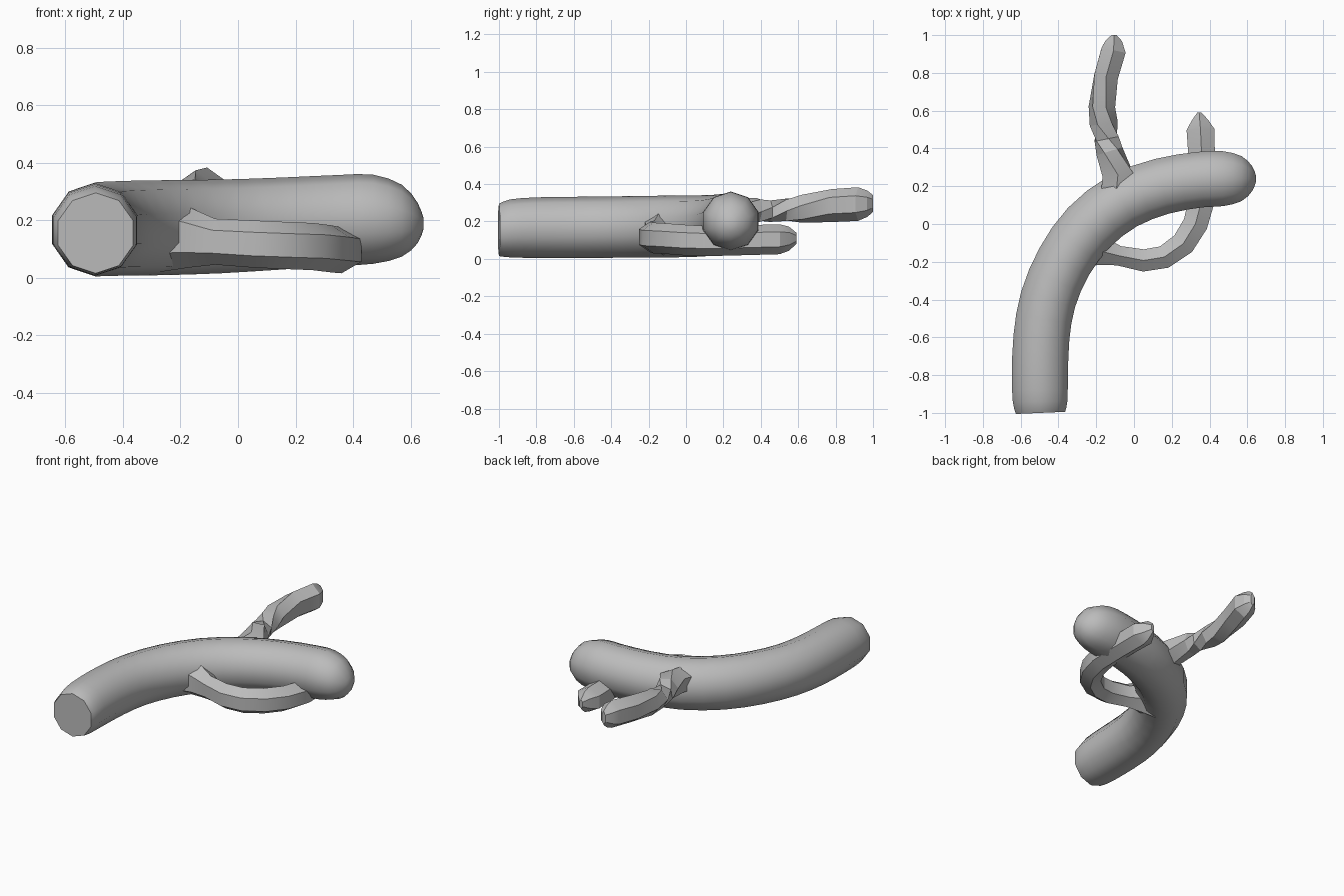
import bpy, bmesh, math
from mathutils import Vector

bark = bpy.data.materials.new("grey_bark")
bark.diffuse_color = (0.5, 0.5, 0.5, 1)


def tube(name, rings, sides, angle, smooth_steps=1, flat_ends=False):
    """Sweep a polygon along rings of (x, y, z, side radius, height radius, twist)."""
    rows = [Vector(r) for r in rings]
    if smooth_steps > 1:  # Catmull-Rom refinement of the path
        fine = []
        for i in range(len(rows) - 1):
            a, b, c, d = (rows[max(i - 1, 0)], rows[i], rows[i + 1],
                          rows[min(i + 2, len(rows) - 1)])
            for s in range(smooth_steps):
                t = s / smooth_steps
                fine.append(0.5 * (2 * b + (c - a) * t + (2 * a - 5 * b + 4 * c - d) * t * t
                                   + (3 * b - a - 3 * c + d) * t ** 3))
        rows = fine + [rows[-1]]
    bm = bmesh.new()
    loops = []
    for i, r in enumerate(rows):
        tan = rows[min(i + 1, len(rows) - 1)] - rows[max(i - 1, 0)]
        tan = Vector((tan[0], tan[1], 0)).normalized()
        side = Vector((tan.y, -tan.x, 0))
        ring = []
        for k in range(sides):
            a = 2 * math.pi * (k + 0.5) / sides + r[5]
            p = Vector(r[:3]) + side * (r[3] * math.cos(a))
            p.z += r[4] * math.sin(a)
            ring.append(bm.verts.new(p))
        loops.append(ring)
    for a, b in zip(loops, loops[1:]):
        for k in range(sides):
            n = (k + 1) % sides
            bm.faces.new((a[k], a[n], b[n], b[k]))
    bm.faces.new(loops[0])
    bm.faces.new(loops[-1])
    bmesh.ops.recalc_face_normals(bm, faces=bm.faces)
    me = bpy.data.meshes.new(name)
    bm.to_mesh(me)
    bm.free()
    me.materials.append(bark)
    ob = bpy.data.objects.new(name, me)
    bpy.context.collection.objects.link(ob)
    bpy.ops.object.select_all(action='DESELECT')
    ob.select_set(True)
    bpy.context.view_layer.objects.active = ob
    bpy.ops.object.shade_smooth_by_angle(angle=math.radians(angle))
    return ob


# Main curved limb: cut end, long bend, rounded tip
spine = [(-0.495, -1.0, 0.155, 0.137, 0.14), (-0.497, -0.94, 0.163, 0.152, 0.155),
         (-0.498, -0.8, 0.167, 0.156, 0.162), (-0.49, -0.6, 0.168, 0.156, 0.164),
         (-0.455, -0.4, 0.17, 0.156, 0.164), (-0.37, -0.2, 0.172, 0.157, 0.165),
         (-0.24, -0.02, 0.174, 0.16, 0.165), (-0.06, 0.12, 0.178, 0.16, 0.163),
         (0.15, 0.2, 0.188, 0.157, 0.16), (0.35, 0.235, 0.199, 0.155, 0.158),
         (0.47, 0.24, 0.203, 0.153, 0.155), (0.57, 0.24, 0.198, 0.125, 0.125),
         (0.625, 0.24, 0.19, 0.07, 0.07), (0.645, 0.24, 0.188, 0.02, 0.02)]
tube("main_limb", [p + (0,) for p in spine], 10, 40, smooth_steps=2)

# Curling twig that loops under the tip, with a flared root
curl = [(-0.27, -0.12, 0.15, 0.14, 0.13), (-0.17, -0.145, 0.14, 0.085, 0.105),
        (-0.08, -0.168, 0.125, 0.06, 0.08), (0.05, -0.193, 0.117, 0.068, 0.082),
        (0.16, -0.175, 0.112, 0.07, 0.082), (0.26, -0.105, 0.108, 0.074, 0.082),
        (0.325, 0.0, 0.1, 0.076, 0.082), (0.36, 0.13, 0.095, 0.08, 0.08),
        (0.36, 0.32, 0.1, 0.08, 0.08), (0.352, 0.5, 0.105, 0.085, 0.08),
        (0.348, 0.55, 0.108, 0.05, 0.065), (0.345, 0.59, 0.11, 0.012, 0.03)]
tube("curled_twig", [p + (0,) for p in curl], 6, 25)

# Knotted straight twig at the back: the middle is twisted
knot = [(-0.1, 0.12, 0.22, 0.09, 0.09, 0), (-0.085, 0.26, 0.24, 0.095, 0.085, 0),
        (-0.13, 0.385, 0.262, 0.072, 0.07, 0.4), (-0.145, 0.45, 0.255, 0.07, 0.058, 0.9),
        (-0.16, 0.53, 0.262, 0.075, 0.066, 1.5), (-0.17, 0.62, 0.268, 0.072, 0.078, 1.8),
        (-0.148, 0.78, 0.285, 0.073, 0.088, 2.09), (-0.108, 0.92, 0.293, 0.075, 0.09, 2.09),
        (-0.107, 0.97, 0.295, 0.05, 0.07, 2.09), (-0.105, 1.0, 0.296, 0.015, 0.045, 2.09)]
tube("knotted_twig", knot, 6, 25)
